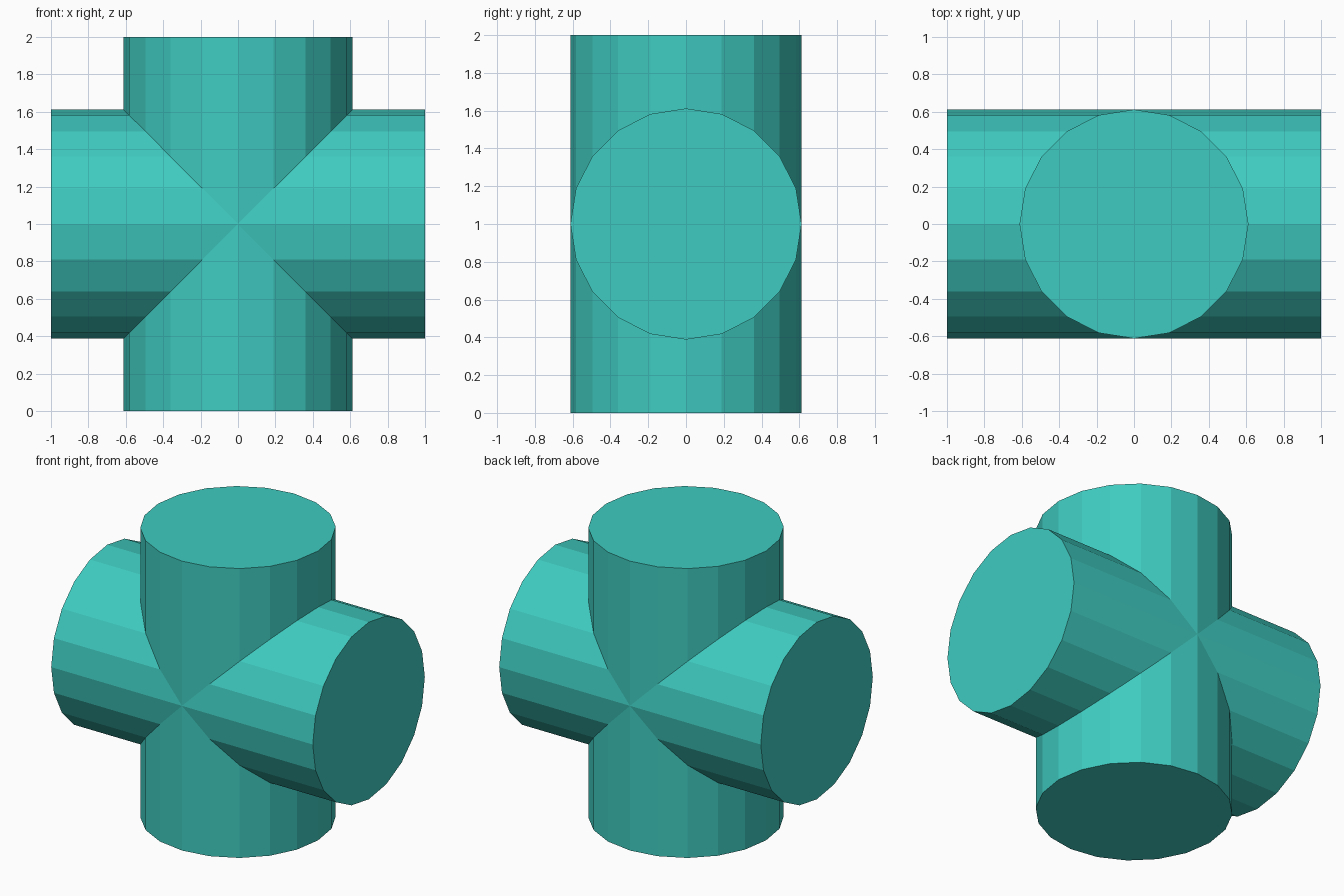
import bpy, bmesh
from math import sin, cos, pi
from mathutils import Matrix

if "Cube" in bpy.data.objects:
    bpy.data.objects.remove(bpy.data.objects["Cube"])

RADIUS, HALF, SIDES = 0.612, 1.0, 20


def add_arm(bm, angle):
    """One round arm from its flat cap to the mitred centre, turned about y."""
    rot = Matrix.Translation((0, 0, HALF)) @ Matrix.Rotation(angle, 4, 'Y')
    outer, inner = [], []
    for i in range(SIDES):
        a = 2 * pi * i / SIDES
        y, z = RADIUS * cos(a), RADIUS * sin(a)
        outer.append(bm.verts.new(rot @ Matrix.Translation((HALF, y, z)).translation))
        inner.append(bm.verts.new(rot @ Matrix.Translation((abs(z), y, z)).translation))
    bm.faces.new(outer)
    for i in range(SIDES):
        j = (i + 1) % SIDES
        bm.faces.new((outer[i], inner[i], inner[j], outer[j]))


# Four mitred arms joined into one solid cross
bm = bmesh.new()
for k in range(4):
    add_arm(bm, k * pi / 2)
bmesh.ops.remove_doubles(bm, verts=bm.verts, dist=1e-4)
bmesh.ops.recalc_face_normals(bm, faces=bm.faces)
mesh = bpy.data.meshes.new("crossed_cylinders")
bm.to_mesh(mesh)
bm.free()
cross = bpy.data.objects.new("crossed_cylinders", mesh)
bpy.context.collection.objects.link(cross)

# Teal finish
teal = bpy.data.materials.new("teal")
teal.diffuse_color = (0.05, 0.6, 0.53, 1)
teal.use_nodes = True
teal.node_tree.nodes["Principled BSDF"].inputs["Base Color"].default_value = teal.diffuse_color
mesh.materials.append(teal)
